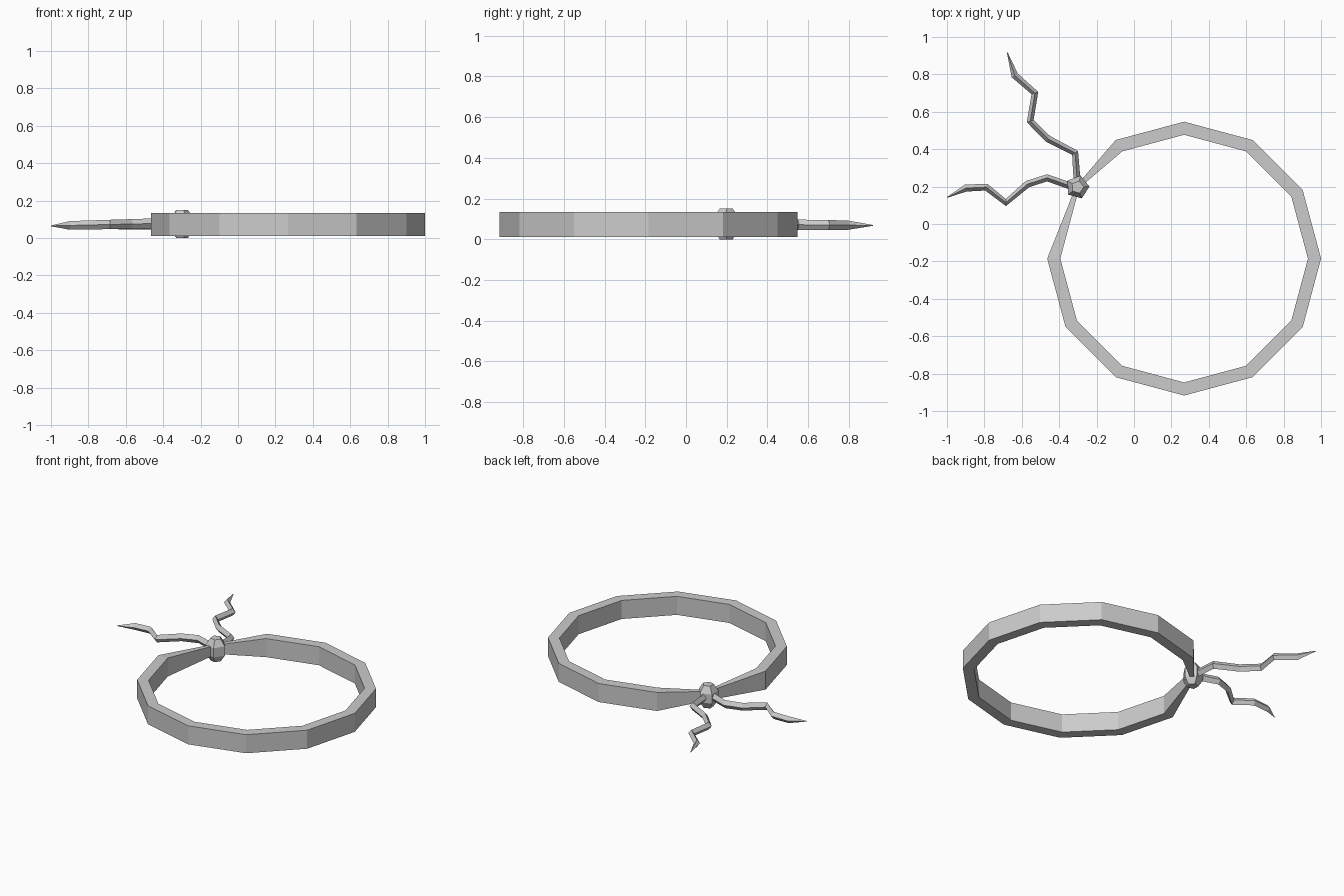
import bpy
from math import sin, cos, pi
from mathutils import Vector

if "Cube" in bpy.data.objects:
    bpy.data.objects.remove(bpy.data.objects["Cube"])

KNOT = Vector((-0.302, 0.197, 0.075))


def loft(name, rings, close=False, caps=True):
    """Skin a list of equal-length vertex rings with quads."""
    n, m = len(rings[0]), len(rings)
    verts = [tuple(p) for r in rings for p in r]
    faces = []
    for i in range(m if close else m - 1):
        a, b = i * n, (i + 1) % m * n
        for j in range(n):
            k = (j + 1) % n
            faces.append((a + j, a + k, b + k, b + j))
    if caps and not close:
        faces.append(tuple(reversed(range(n))))
        faces.append(tuple(range((m - 1) * n, m * n)))
    mesh = bpy.data.meshes.new(name)
    mesh.from_pydata(verts, [], faces)
    obj = bpy.data.objects.new(name, mesh)
    bpy.context.collection.objects.link(obj)
    bpy.context.view_layer.objects.active = obj
    obj.select_set(True)
    bpy.ops.object.mode_set(mode='EDIT')
    bpy.ops.mesh.select_all(action='SELECT')
    bpy.ops.mesh.normals_make_consistent(inside=False)
    bpy.ops.object.mode_set(mode='OBJECT')
    obj.select_set(False)
    return obj


# headband: twelve-sided ring, pinched where it meets the knot
band = []
for i in range(12):
    a = i * pi / 6
    d = Vector((cos(a), sin(a), 0))
    if i == 5:
        c, half, lo, hi = KNOT.xy.to_3d(), 0.010, 0.045, 0.105
    else:
        c, half, lo, hi = Vector((0.268, -0.185, 0)) + d * 0.697, 0.035, 0.01, 0.135
    band.append([c + d * s * half + Vector((0, 0, z))
                 for s, z in ((-1, lo), (1, lo), (1, hi), (-1, hi))])
loft("band", band, close=True)

# knot: faceted five-sided bead
profile = [(0.034, -0.075), (0.064, -0.03), (0.064, 0.032), (0.034, 0.075)]
loft("knot", [[KNOT + Vector((r * cos(a), r * sin(a), z))
               for a in (0.05 + j * 2 * pi / 5 for j in range(5))]
              for r, z in profile])


# tails: zigzag ribbons with a diamond section tapering to a point
def tail(name, path, z0, z1):
    pts = [Vector(p) for p in path]
    last = len(pts) - 1
    rings = []
    for i, p in enumerate(pts):
        t_in = (p - pts[max(i - 1, 0)]).normalized()
        t_out = (pts[min(i + 1, last)] - p).normalized()
        t = (t_in + t_out).normalized()
        side = Vector((-t.y, t.x, 0))
        w = 0.002 if i == last else 0.019
        h = 0.002 if i == last else 0.028 - 0.001 * i
        c = Vector((p.x, p.y, z0 + (z1 - z0) * i / last))
        up = Vector((0, 0, h))
        rings.append([c + side * w, c + up, c - side * w, c - up])
    loft(name, rings)


tail("back_tail", [(-0.302, 0.2), (-0.315, 0.38), (-0.46, 0.455), (-0.555, 0.55),
                   (-0.53, 0.70), (-0.638, 0.795), (-0.678, 0.918)], 0.075, 0.068)
tail("side_tail", [(-0.302, 0.19), (-0.465, 0.247), (-0.57, 0.213), (-0.685, 0.115),
                   (-0.79, 0.197), (-0.90, 0.192), (-1.0, 0.142)], 0.08, 0.065)
